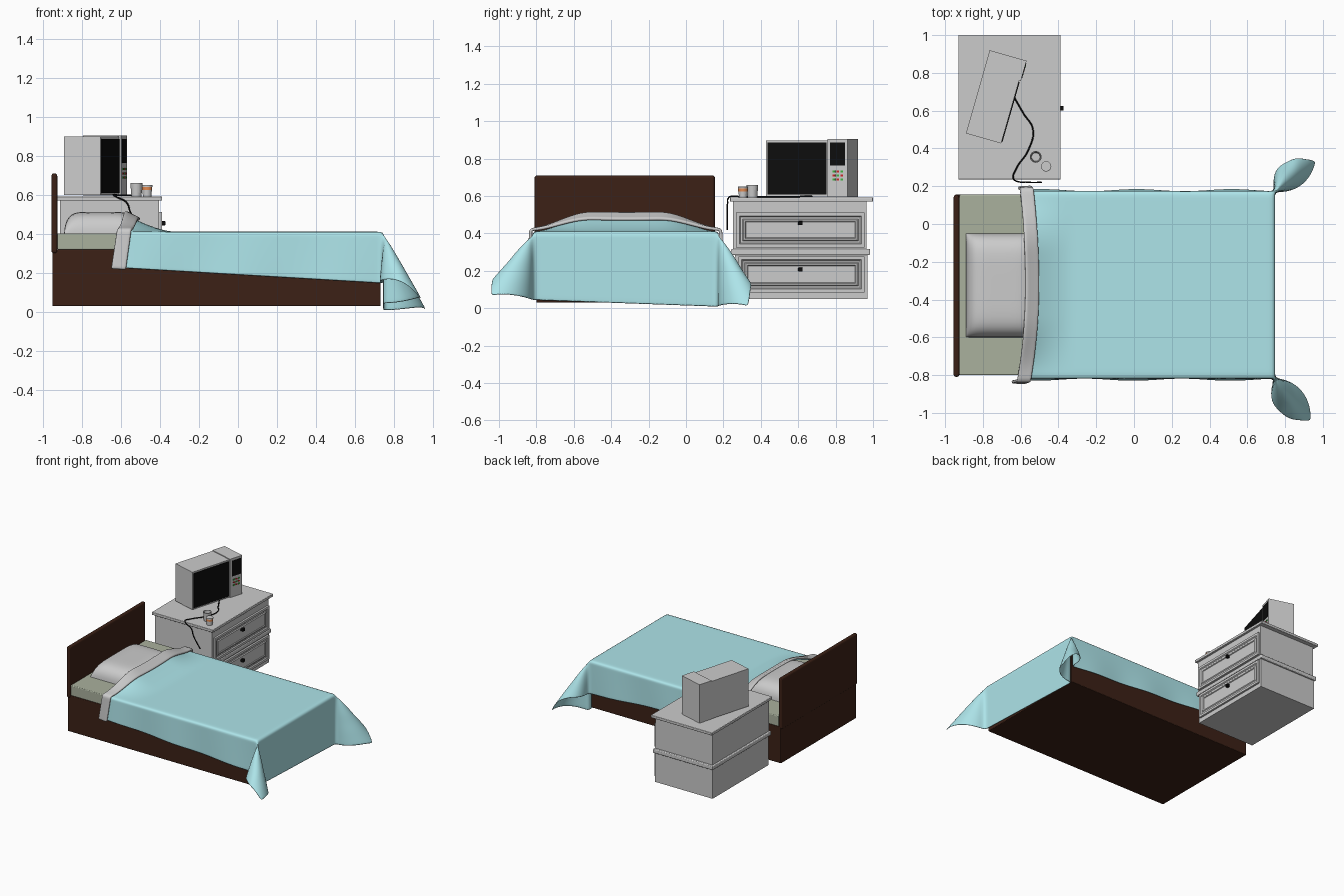
import bpy, bmesh
from math import sin, cos, atan2, hypot, radians, sqrt, pi
from mathutils import Matrix, Vector

if "Cube" in bpy.data.objects:
    bpy.data.objects.remove(bpy.data.objects["Cube"])


def material(name, r, g, b):
    m = bpy.data.materials.new(name)
    m.diffuse_color = (r, g, b, 1)
    m.use_nodes = True
    m.node_tree.nodes["Principled BSDF"].inputs["Base Color"].default_value = m.diffuse_color
    return m


WOOD = material("dark_wood", .045, .015, .008)
SHEET = material("mattress_cloth", .40, .44, .34)
BLUE = material("blanket_blue", .42, .78, .82)
BLACK = material("black", .004, .004, .004)
RED = material("red", .6, .02, .02)
GREEN = material("green", .05, .45, .05)
ORANGE = material("orange", .75, .25, .08)


def finish(name, bm, mat=None, smooth=False):
    me = bpy.data.meshes.new(name)
    bm.normal_update()
    bm.to_mesh(me)
    bm.free()
    ob = bpy.data.objects.new(name, me)
    bpy.context.collection.objects.link(ob)
    if mat:
        me.materials.append(mat)
    if smooth:
        for p in me.polygons:
            p.use_smooth = True
    return ob


def box_mesh(lo, hi, frame=Matrix()):
    lo, hi = Vector(lo), Vector(hi)
    bm = bmesh.new()
    bmesh.ops.create_cube(bm, size=1, matrix=frame @ Matrix.Translation((lo + hi) / 2)
                          @ Matrix.Diagonal((*(hi - lo), 1)))
    return bm


def box(name, lo, hi, mat=None, frame=Matrix(), bevel=0):
    ob = finish(name, box_mesh(lo, hi, frame), mat)
    if bevel:
        b = ob.modifiers.new("bevel", "BEVEL")
        b.width, b.segments = bevel, 3
    return ob


def surface(name, us, vs, fn, mat=None):
    bm = bmesh.new()
    g = [[bm.verts.new(fn(u, v)) for v in vs] for u in us]
    for i in range(len(us) - 1):
        for j in range(len(vs) - 1):
            bm.faces.new((g[i][j], g[i + 1][j], g[i + 1][j + 1], g[i][j + 1]))
    return finish(name, bm, mat, True)


def lathe(name, centre, profile, mat=None, n=28):
    bm = bmesh.new()
    rings = [[bm.verts.new((centre[0] + r * cos(2 * pi * k / n),
                            centre[1] + r * sin(2 * pi * k / n), z)) for k in range(n)]
             for r, z in profile]
    for a, b in zip(rings, rings[1:]):
        for k in range(n):
            bm.faces.new((a[k], a[(k + 1) % n], b[(k + 1) % n], b[k]))
    bm.faces.new(rings[0][::-1])
    bm.faces.new(rings[-1])
    return finish(name, bm, mat)


def span(a, b, n):
    return [a + (b - a) * i / n for i in range(n + 1)]


def clamp(t):
    return max(0, min(1, t))


# Bed frame, headboard and mattress
box("bed_base", (-.95, -.8, .03), (.73, .155, .32), WOOD, bevel=.005)
box("headboard", (-.955, -.81, .3), (-.925, .155, .71), WOOD, bevel=.014)
box("mattress", (-.925, -.8, .32), (.725, .155, .403), SHEET, bevel=.006)

# Pillow
edge = [sin(t) for t in span(-pi / 2, pi / 2, 24)]
surface("pillow", edge, edge, lambda s, t: (
    -.705 + .185 * s, -.325 + .275 * t,
    .40 + .113 * sqrt(max(0, (1 - s ** 6) * (1 - t ** 6)))))


# Draped cloth: u 0..1 on the bed, 1..2 over the foot; |v| > 1 hangs down the sides
def drape(u, v, lift=0):
    far = v > 0
    side = 1 if far else -1
    eu, av = max(0, u - 1), abs(v)
    ev, w = max(0, av - 1), min(av, 1)
    head = -.575 - (.03 if far else .045) * w * w - (.01 if far else .03) * ev
    x = head + (.745 - head) * min(u, 1)
    y = -.3225 + side * w * (.494 + lift)
    g = clamp((w - .35) / .65)
    bump = .09 * clamp((-.33 - x) / .25) ** 1.5 * (1 - g * g * (3 - 2 * g))
    z = .409 + lift + bump
    p = eu * (.3725 + .0175 * side * w)
    q = ev * (.175 + .08 * min(u, 1) + 1.6 * lift)
    r = hypot(p, q)
    if r:
        t = atan2(q, p)
        # corner cloth swings out into a flared fold
        h = (.60 if far else .68) * max(0, sin(2 * t)) ** .8
        f = t * 1.25 + radians(-5 if far else 5)
        r *= 1.03
        x += r * h * cos(f)
        y += side * r * h * sin(f)
        z -= r * sqrt(1 - h * h)
        y += side * .006 * ev * (1 + sin(u * 17)) * (1 - eu)
    return x, y, z


hang = span(1, 2, 12)[1:]
across = [-v for v in hang[::-1]] + span(-1, 1, 28) + hang
blanket = surface("blanket", span(.015, 1, 40) + hang, across, drape, BLUE)
band = surface("folded_sheet_edge", span(0, .055, 5), across,
               lambda u, v: drape(u, v, .013))
for ob, thick in ((blanket, .004), (band, .018)):
    s = ob.modifiers.new("thickness", "SOLIDIFY")
    s.thickness, s.offset = thick, 0
    ob.modifiers.new("soft", "SUBSURF").levels = 1

# Nightstand carcass
box("nightstand_lower", (-.915, .262, .05), (-.405, .97, .29))
box("nightstand_upper", (-.91, .25, .31), (-.405, .965, .575))
box("nightstand_ledge", (-.925, .24, .285), (-.395, .985, .317), bevel=.006)
box("nightstand_top", (-.93, .235, .57), (-.388, 1.0, .592), bevel=.004)

# Drawers with stepped panels and dark knobs
for name, y0, y1, z0, z1, kz in (("upper", .268, .955, .325, .512, .455),
                                 ("lower", .28, .955, .085, .278, .207)):
    bm = box_mesh((-.41, y0, z0), (-.39, y1, z1))
    bm.normal_update()
    face = max(bm.faces, key=lambda f: f.calc_center_median().x)
    for inset, move in ((.018, 0), (.006, -.007), (.01, 0), (.006, .006), (.008, 0), (.004, -.005)):
        bmesh.ops.inset_region(bm, faces=[face], thickness=inset, use_even_offset=True)
        bmesh.ops.translate(bm, verts=face.verts, vec=(move, 0, 0))
    finish(name + "_drawer", bm)
    box(name + "_knob", (-.4, .6, kz - .011), (-.372, .624, kz + .011), BLACK, bevel=.003)

# Microwave, turned toward the bed
T = Matrix.Translation((-.89, .48, 0)) @ Matrix.Rotation(radians(-16), 4, "Z")
box("microwave_body", (0, 0, .598), (.194, .346, .898), frame=T)
box("microwave_control_block", (0, .346, .596), (.203, .458, .904), frame=T)
box("microwave_door_glass", (.19, .01, .608), (.199, .338, .886), BLACK, T)
box("microwave_display", (.198, .362, .762), (.206, .444, .886), BLACK, T)
for row in range(3):
    for col in range(3):
        y, z = .375 + .022 * col, .683 + .022 * row
        box(f"microwave_button_{row}_{col}", (.198, y, z), (.207, y + .014, z + .01),
            RED if (row == 1) != (col == 1) else GREEN, T)

# Power cable lying on the top and dropping over the edge
cu = bpy.data.curves.new("power_cable", "CURVE")
cu.dimensions = "3D"
cu.bevel_depth, cu.bevel_resolution = .004, 2
path = [(-.64, .68, .6), (-.585, .585, .597), (-.535, .5, .597), (-.56, .39, .597), (-.625, .29, .597),
        (-.638, .24, .598), (-.62, .226, .588), (-.57, .222, .56), (-.55, .22, .51), (-.49, .22, .42)]
sp = cu.splines.new("BEZIER")
sp.bezier_points.add(len(path) - 1)
for bp, co in zip(sp.bezier_points, path):
    bp.co = co
    bp.handle_left_type = bp.handle_right_type = "AUTO"
cable = bpy.data.objects.new("power_cable", cu)
bpy.context.collection.objects.link(cable)
cu.materials.append(BLACK)

# Open cup and small banded jar
lathe("cup", (-.52, .355), [(.026, .592), (.031, .66), (.026, .66), (.022, .6)])
lathe("jar", (-.465, .305), [(.022, .592), (.024, .626)])
lathe("jar_band", (-.465, .305), [(.026, .624), (.026, .64)], ORANGE)
lathe("jar_lid", (-.465, .305), [(.027, .64), (.027, .649), (.024, .651)])
